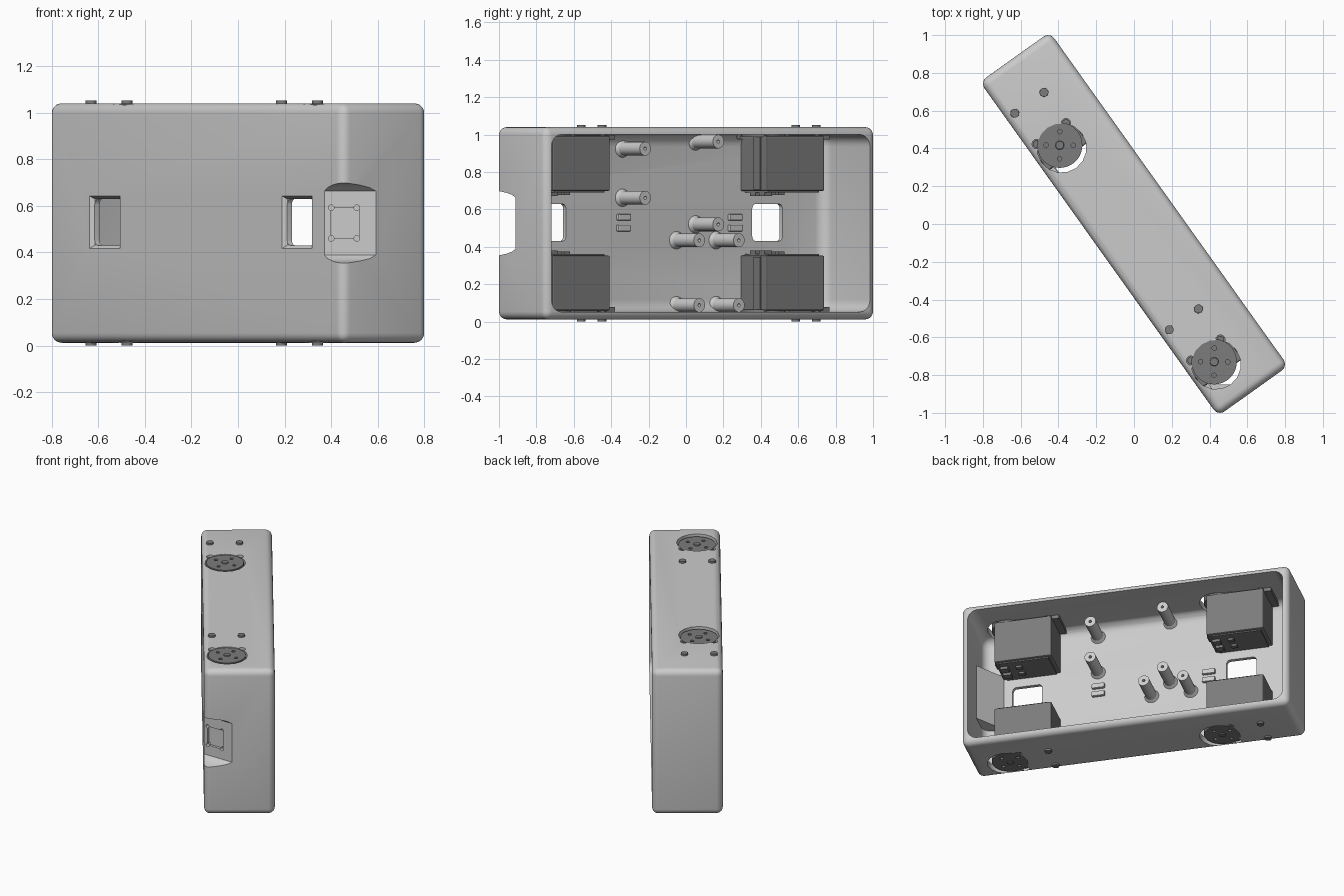
import bpy, bmesh, math
from mathutils import Matrix, Vector

if "Cube" in bpy.data.objects:
    bpy.data.objects.remove(bpy.data.objects["Cube"])

ROT = Matrix.Rotation(math.radians(-54.5), 4, 'Z')   # housing frame: x long, y towards open side
MID = 0.526                                          # mirror height
dark = bpy.data.materials.new("dark_grey")
dark.diffuse_color = (0.2, 0.2, 0.2, 1)
dark.use_nodes = True
dark.node_tree.nodes["Principled BSDF"].inputs["Base Color"].default_value = dark.diffuse_color


def finish(name, bm, world=False, mat=None):
    bmesh.ops.recalc_face_normals(bm, faces=bm.faces)
    me = bpy.data.meshes.new(name)
    bm.to_mesh(me)
    bm.free()
    ob = bpy.data.objects.new(name, me)
    bpy.context.collection.objects.link(ob)
    if not world:
        ob.matrix_world = ROT
    if mat:
        me.materials.append(mat)
    return ob


def box(name, lo, hi, r=0, axis=None, seg=5, mat=None, world=False):
    """Box from corner to corner, optionally rounded (only edges along axis if given)."""
    bm = bmesh.new()
    lo, hi = Vector(lo), Vector(hi)
    bmesh.ops.create_cube(bm, size=1)
    for v in bm.verts:
        v.co = Vector([(lo[i] + hi[i]) / 2 + v.co[i] * (hi[i] - lo[i]) for i in range(3)])
    if r:
        edges = [e for e in bm.edges if axis is None or
                 abs((e.verts[0].co - e.verts[1].co)[axis]) > 1e-5]
        bmesh.ops.bevel(bm, geom=edges, offset=r, segments=seg, profile=0.5, affect='EDGES')
    return finish(name, bm, world, mat)


def rod(name, a, b, r, r2=None, seg=24, mat=None, world=False):
    """Cylinder or cone from point a to point b."""
    bm = bmesh.new()
    a, b = Vector(a), Vector(b)
    d = b - a
    m = Matrix.Translation((a + b) / 2) @ d.to_track_quat('Z', 'Y').to_matrix().to_4x4()
    bmesh.ops.create_cone(bm, cap_ends=True, segments=seg, radius1=r,
                          radius2=r if r2 is None else r2, depth=d.length, matrix=m)
    return finish(name, bm, world, mat)


def prism(name, rings, world=True):
    """Loft between matching rings of points."""
    bm = bmesh.new()
    vs = [[bm.verts.new(p) for p in ring] for ring in rings]
    n = len(vs[0])
    for a, b in zip(vs, vs[1:]):
        for i in range(n):
            bm.faces.new((a[i], a[(i + 1) % n], b[(i + 1) % n], b[i]))
    bm.faces.new(vs[0])
    bm.faces.new(vs[-1])
    return finish(name, bm, world)


def combine(ob, others, op='DIFFERENCE'):
    bpy.context.view_layer.update()
    bpy.context.view_layer.objects.active = ob
    for c in others:
        c.hide_render = True
        m = ob.modifiers.new("cut", 'BOOLEAN')
        m.operation, m.object, m.solver = op, c, 'EXACT'
        bpy.ops.object.modifier_apply(modifier=m.name)
        bpy.data.objects.remove(c)


def smooth(ob):
    bpy.ops.object.select_all(action='DESELECT')
    ob.select_set(True)
    bpy.context.view_layer.objects.active = ob
    bpy.ops.object.shade_smooth_by_angle(angle=math.radians(32))


# rounded tray housing, open on +y of its own frame
L, W, Z0, Z1 = 1.086, 0.2275, 0.012, 1.04
housing = box("housing", (-L, -W, Z0), (L, W, Z1), r=0.042)
combine(housing, [box("cavity", (-L + .04, -.185, .052), (L - .04, .6, 1.0), r=0.065)])

# corner block behind the sensor recess
tri = [(0.445, -0.985), (0.345, -0.85), (0.62, -0.85)]
combine(housing, [prism("corner_block", [[(x, y, z) for x, y in tri] for z in (.33, .72)])], 'UNION')


# sensor recess: curved flaring pocket facing straight forward
def ring(y, h):
    return [(.0, y, MID - h), (.9, y, MID - h), (.9, y, MID + h), (.0, y, MID + h)]


cuts = [prism("recess", [ring(-1.1, .185), ring(-1.0, .172), ring(-.96, .163),
                         ring(-.93, .152), ring(-.912, .137)])]
cuts.append(box("sensor_pocket", (.40, -.95, .46), (.52, -.895, .592), world=True))
for x in (.40, .51):
    for z in (.46, .592):
        cuts.append(rod("sensor_hole", (x, -.95, z), (x, -.885, z), .012, seg=16, world=True))

# square windows through the front face with a softened rim
for u0, u1 in ((-.765, -.567), (.657, .853)):
    cuts.append(box("window", (u0, -.4, .43), (u1, -.1, .63), r=.025, axis=1))
    rim = [[(u0 - e, y, .43 - e), (u1 + e, y, .43 - e), (u1 + e, y, .63 + e), (u0 - e, y, .63 + e)]
           for y, e in ((-.24, .022), (-W + .018, -.001))]
    cuts.append(prism("window_rim", rim, world=False))

# openings for the motor discs in both long sides
AXES, AV = (-.568, .84), -.078
for a in AXES:
    for s in (-1, 1):
        z0, z1 = MID + s * .45, MID + s * .6
        cuts.append(rod("disc_opening", (a + .018, AV, z0), (a + .018, AV, z1), .131, seg=16))
        for dv in (-.095, .095):
            cuts.append(rod("screw_notch", (a - .076, AV + dv, z0), (a - .076, AV + dv, z1), .025, seg=12))
combine(housing, cuts)
smooth(housing)

# motors, discs and flange screws, mirrored top to bottom
for a in AXES:
    for s in (-1, 1):
        def mbox(name, u0, u1, v0, v1, h0, h1, r=0.0):
            z = sorted((MID + s * h0, MID + s * h1))
            return box(name, (a + u0, v0, z[0]), (a + u1, v1, z[1]), r=r, seg=2, mat=dark)

        mbox("motor_body", -.305, .075, -.208, .052, .172, .466, .008)
        mbox("motor_flange", -.35, .07, -.19, .035, .448, .472)
        mbox("motor_rib", .07, .083, -.06, .0, .18, .46)
        mbox("motor_lid", -.28, .05, -.19, .035, .164, .175)
        for v in (-.03, -.11):
            mbox("motor_socket", .0, .05, v - .025, v + .025, .145, .175)
            mbox("motor_plug", -.09, -.05, v - .015, v + .015, .15, .175)
        disc = rod("motor_disc", (a, AV, MID + s * .46), (a, AV, MID + s * .508), .12, seg=40, mat=dark)
        holes = []
        for k in range(4):
            t = math.radians(45 + 90 * k + 9)
            x, y = a + .072 * math.cos(t), AV + .072 * math.sin(t)
            holes.append(rod("disc_hole", (x, y, MID + s * .49), (x, y, MID + s * .53), .012, seg=12))
        combine(disc, holes)
        smooth(disc)
        smooth(rod("disc_screw", (a, AV, MID + s * .5), (a, AV, MID + s * .514), .026, .021, mat=dark))
        for dv in (-.095, .095):
            smooth(rod("flange_screw", (a - .276, AV + dv, MID + s * .47),
                       (a - .276, AV + dv, MID + s * .526), .026, .023, mat=dark))
            smooth(rod("notch_screw", (a - .076, AV + dv, MID + s * .46),
                       (a - .076, AV + dv, MID + s * .5), .02, seg=12, mat=dark))

# standoffs on the tray floor with screw holes
for u, z in ((.285, .925), (-.195, .963), (.285, .662), (-.195, .52),
             (-.07, .435), (-.33, .435), (-.07, .088), (-.33, .088)):
    post = rod("standoff", (u, -.2, z), (u, .025, z), .037)
    combine(post, [rod("standoff_hole", (u, -.03, z), (u, .1, z), .009, seg=12)])
    smooth(post)
    smooth(rod("standoff_foot", (u, -.19, z), (u, -.165, z), .05, .037))

# pairs of cable tie bars
for u in (.283, -.45):
    for z in (.5, .558):
        box("cable_bar", (u - .042, -.19, z - .017), (u + .042, -.165, z + .017), r=.005, seg=2)
